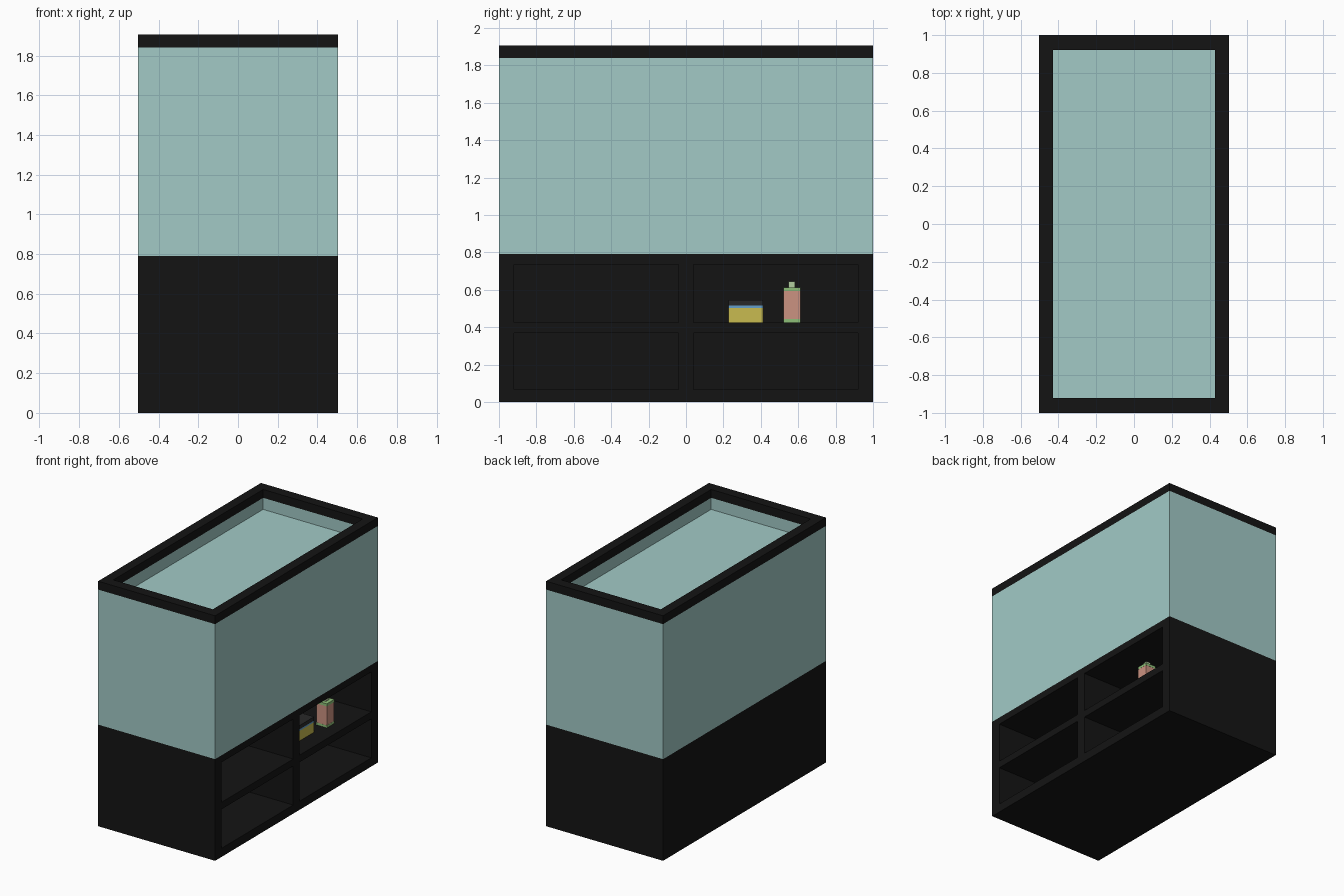
import bpy, bmesh

if "Cube" in bpy.data.objects:
    bpy.data.objects.remove(bpy.data.objects["Cube"])

HX, HY = 0.503, 1.0      # half width and half length
BASE, GLASS, TOP = 0.79, 1.84, 1.905


def material(name, rgb):
    m = bpy.data.materials.new(name)
    m.diffuse_color = (*rgb, 1)
    m.use_nodes = True
    m.node_tree.nodes["Principled BSDF"].inputs["Base Color"].default_value = m.diffuse_color
    return m


BLACK = material("black", (0.007, 0.007, 0.007))
TEAL = material("teal_glass", (0.36, 0.59, 0.565))
PINK = material("pink", (0.60, 0.29, 0.22))
GREEN = material("green", (0.27, 0.52, 0.19))
PALE = material("pale_green", (0.45, 0.62, 0.35))
YELLOW = material("yellow", (0.58, 0.50, 0.08))
BLUE = material("blue", (0.13, 0.35, 0.60))
DARK = material("dark_grey", (0.022, 0.022, 0.022))


def finish(name, bm, mat):
    bmesh.ops.recalc_face_normals(bm, faces=bm.faces)
    me = bpy.data.meshes.new(name)
    bm.to_mesh(me)
    bm.free()
    me.materials.append(mat)
    ob = bpy.data.objects.new(name, me)
    bpy.context.collection.objects.link(ob)
    return ob


def box(name, x, y, z, mat):
    """Box from (min, max) ranges on each axis."""
    bm = bmesh.new()
    bmesh.ops.create_cube(bm, size=1)
    for v in bm.verts:
        v.co = [r[0] + (c + 0.5) * (r[1] - r[0]) for c, r in zip(v.co, (x, y, z))]
    return finish(name, bm, mat)


def ring(name, tx, ty, z0, z1, mat):
    """Rectangular tube with wall thickness tx, ty."""
    bm = bmesh.new()
    loops = []
    for hx, hy, z in ((HX, HY, z0), (HX, HY, z1),
                      (HX - tx, HY - ty, z1), (HX - tx, HY - ty, z0)):
        loops.append([bm.verts.new((sx * hx, sy * hy, z))
                      for sx, sy in ((-1, -1), (1, -1), (1, 1), (-1, 1))])
    for i in range(4):
        a, b = loops[i], loops[(i + 1) % 4]
        for j in range(4):
            k = (j + 1) % 4
            bm.faces.new((a[j], a[k], b[k], b[j]))
    return finish(name, bm, mat)


# Tank: glass walls, water and top rim
ring("glass_walls", 0.075, 0.08, BASE, GLASS, TEAL)
box("water", (-HX + 0.075, HX - 0.075), (-HY + 0.08, HY - 0.08), (BASE, 1.75), TEAL)
ring("top_rim", 0.075, 0.08, GLASS, TOP, BLACK)

# Cabinet: shell boards, open towards +x
box("base_plinth", (-HX, HX), (-HY, HY), (0, 0.025), BLACK)
box("cabinet_floor", (-HX, HX), (-HY, HY), (0.025, 0.067), BLACK)
box("cabinet_top", (-HX, HX), (-HY, HY), (0.735, BASE), BLACK)
box("cabinet_back", (-HX, -HX + 0.08), (-HY, HY), (0.067, 0.735), BLACK)
for name, y0, y1 in (("front_end_panel", -HY, -0.92), ("centre_divider", -0.04, 0.04),
                     ("rear_end_panel", 0.92, HY)):
    box(name, (-HX + 0.08, HX), (y0, y1), (0.067, 0.735), BLACK)
for name, y0, y1 in (("front_shelf", -0.92, -0.04), ("rear_shelf", 0.04, 0.92)):
    box(name, (-HX + 0.08, HX), (y0, y1), (0.37, 0.425), BLACK)

# Food carton and lidded box on the upper rear shelf
for name, x, y, z, mat in (
        ("carton_base", (0.308, 0.40), (0.52, 0.612), (0.425, 0.444), GREEN),
        ("carton_body", (0.309, 0.399), (0.521, 0.611), (0.444, 0.592), PINK),
        ("carton_top", (0.308, 0.40), (0.52, 0.612), (0.592, 0.612), GREEN),
        ("carton_cap", (0.336, 0.372), (0.548, 0.584), (0.612, 0.645), PALE),
        ("box_body", (0.24, 0.367), (0.227, 0.411), (0.425, 0.503), YELLOW),
        ("box_band", (0.24, 0.367), (0.227, 0.411), (0.503, 0.515), BLUE),
        ("box_lid", (0.24, 0.367), (0.227, 0.411), (0.515, 0.545), DARK)):
    box(name, x, y, z, mat)
